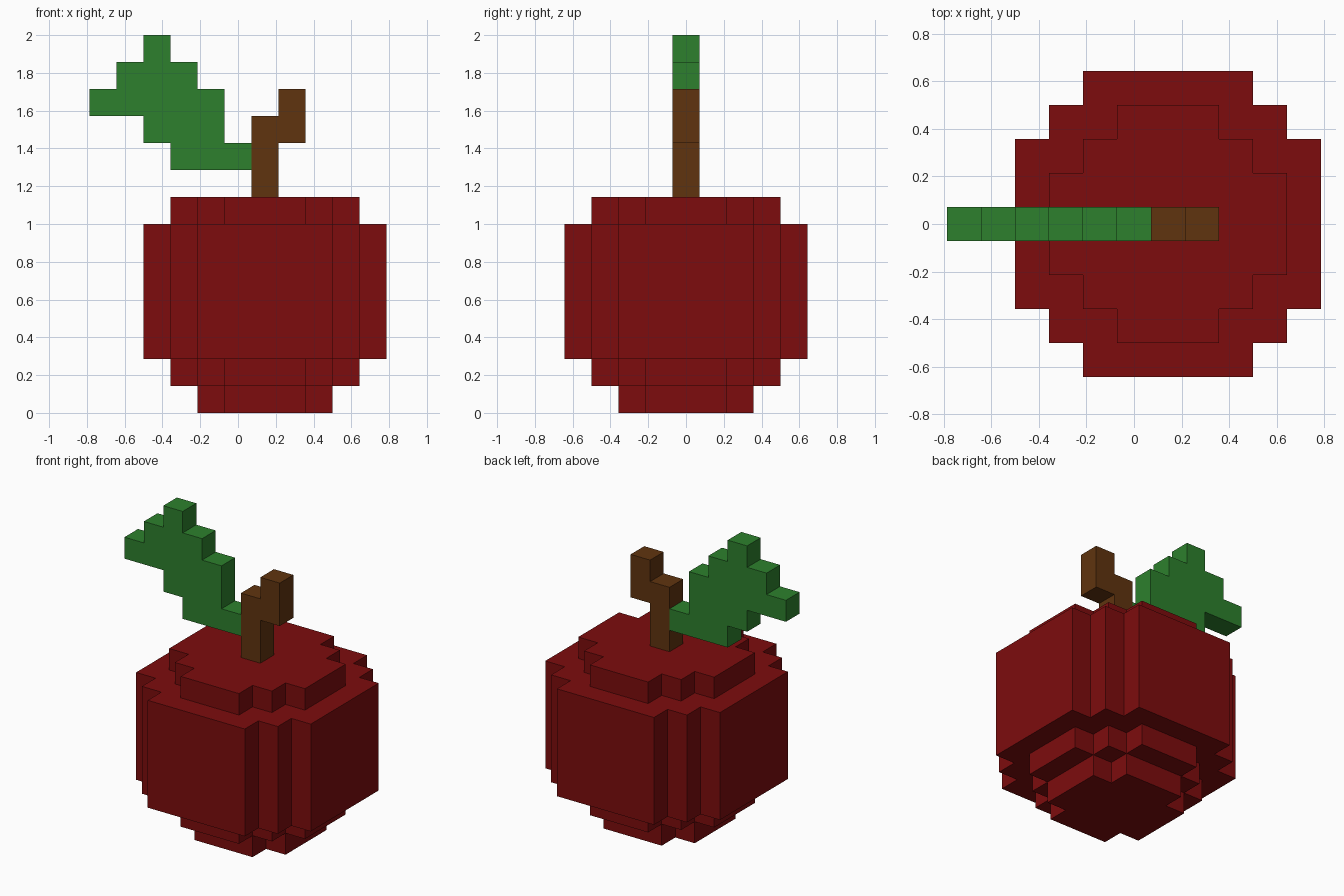
import bpy, bmesh
from mathutils import Vector

cube = bpy.data.objects.get("Cube")
if cube:
    bpy.data.objects.remove(cube, do_unlink=True)

U = 1 / 7  # edge length of one block


def material(name, rgb):
    m = bpy.data.materials.new(name)
    m.use_nodes = True
    m.diffuse_color = (*rgb, 1)
    bsdf = next(n for n in m.node_tree.nodes if n.type == 'BSDF_PRINCIPLED')
    bsdf.inputs["Base Color"].default_value = (*rgb, 1)
    bsdf.inputs["Roughness"].default_value = 0.9
    return m


def block_shape(name, cells, mat):
    """Outer skin of a set of unit blocks, with coplanar faces merged."""
    bm = bmesh.new()
    for cell in cells:
        centre = Vector(cell) + Vector((0, 0, 0.5))
        for axis in range(3):
            for sign in (-1, 1):
                neighbour = list(cell)
                neighbour[axis] += sign
                if tuple(neighbour) in cells:
                    continue
                n, a, b = Vector(), Vector(), Vector()
                n[axis] = sign / 2
                a[(axis + 1) % 3] = 0.5
                b[(axis + 2) % 3] = sign / 2
                corners = (-a - b, a - b, a + b, b - a)
                bm.faces.new([bm.verts.new((centre + n + c) * U) for c in corners])
    bmesh.ops.remove_doubles(bm, verts=bm.verts, dist=1e-4)
    bmesh.ops.dissolve_limit(bm, angle_limit=0.01, verts=bm.verts, edges=bm.edges)
    mesh = bpy.data.meshes.new(name)
    bm.to_mesh(mesh)
    bm.free()
    mesh.materials.append(mat)
    obj = bpy.data.objects.new(name, mesh)
    bpy.context.collection.objects.link(obj)
    return obj


def round_layer(z, half, diagonal):
    """Square of blocks around x = 1 with its corners stepped off."""
    r = range(-half, half + 1)
    return {(x + 1, y, z) for x in r for y in r if abs(x) + abs(y) <= diagonal}


def flat_rows(rows):
    """One-block-thick shape from rows of (z, first x, last x)."""
    return {(x, 0, z) for z, x0, x1 in rows for x in range(x0, x1 + 1)}


red = material("apple red", (0.205, 0.0037, 0.004))
brown = material("stem brown", (0.117, 0.034, 0.0048))
green = material("leaf green", (0.026, 0.216, 0.026))

# Fruit: narrow foot, shoulder, five full layers, top shoulder
fruit = round_layer(0, 2, 3) | round_layer(1, 3, 4) | round_layer(7, 3, 4)
for z in range(2, 7):
    fruit |= round_layer(z, 4, 6)
block_shape("fruit", fruit, red)

# Stem, kinked to the left near its tip
block_shape("stem", flat_rows([(8, 1, 1), (9, 1, 1), (10, 1, 2), (11, 2, 2)]), brown)

# Leaf, rising to the right away from the stem
block_shape("leaf", flat_rows([(9, -2, 0), (10, -3, -1), (11, -5, -1),
                               (12, -4, -2), (13, -3, -3)]), green)
